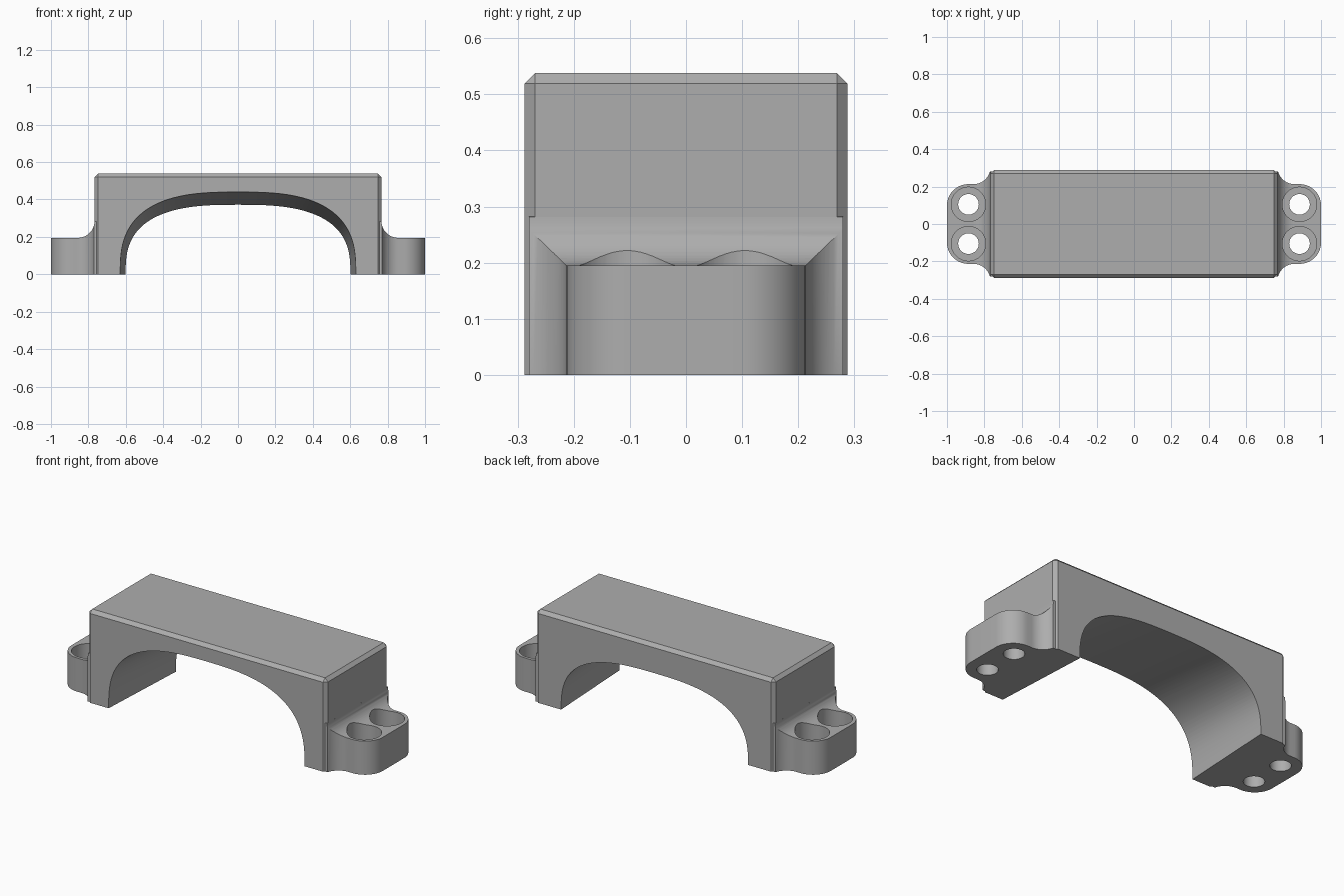
import bpy, bmesh, math
from mathutils import Vector

old = bpy.data.objects.get("Cube")
if old:
    bpy.data.objects.remove(old, do_unlink=True)

grey = bpy.data.materials.new("plain grey")
grey.use_nodes = True
grey.diffuse_color = (0.42, 0.42, 0.42, 1)
grey.node_tree.nodes["Principled BSDF"].inputs["Base Color"].default_value = (0.42, 0.42, 0.42, 1)

HALF_X, HALF_Y, TOP = 0.767, 0.288, 0.538   # main block
EAR_TOP, FILLET = 0.195, 0.09               # mounting ears


def make(name, bm):
    bmesh.ops.recalc_face_normals(bm, faces=bm.faces)
    mesh = bpy.data.meshes.new(name)
    bm.to_mesh(mesh)
    bm.free()
    mesh.materials.append(grey)
    obj = bpy.data.objects.new(name, mesh)
    bpy.context.collection.objects.link(obj)
    return obj


def loft(name, ring_a, ring_b):
    """Closed solid between two matching rings of points."""
    bm = bmesh.new()
    a = [bm.verts.new(p) for p in ring_a]
    b = [bm.verts.new(p) for p in ring_b]
    n = len(a)
    for i in range(n):
        j = (i + 1) % n
        bm.faces.new((a[i], a[j], b[j], b[i]))
    bm.faces.new(a)
    bm.faces.new(b)
    return make(name, bm)


def combine(target, tool, operation):
    mod = target.modifiers.new("combine", 'BOOLEAN')
    mod.operation, mod.solver, mod.object = operation, 'EXACT', tool
    bpy.context.view_layer.objects.active = target
    bpy.ops.object.modifier_apply(modifier=mod.name)
    bpy.data.objects.remove(tool, do_unlink=True)


def arc(cx, cy, r, start, end, steps=14):
    angles = [math.radians(start + (end - start) * i / steps) for i in range(steps + 1)]
    return [(cx + r * math.cos(t), cy + r * math.sin(t)) for t in angles]


def cylinder(x, y, r, z0, z1):
    ring = arc(x, y, r, 0, 360, 48)[:-1]
    return loft("drill", [(u, v, z0) for u, v in ring], [(u, v, z1) for u, v in ring])


# Main block, chamfered on the top and upright edges
bm = bmesh.new()
bmesh.ops.create_cube(bm, size=1)
for v in bm.verts:
    v.co = Vector((v.co.x * 2 * HALF_X, v.co.y * 2 * HALF_Y, (v.co.z + 0.5) * TOP))
edges = [e for e in bm.edges if any(v.co.z > 0.1 for v in e.verts)]
bmesh.ops.bevel(bm, geom=edges, offset=0.019, segments=1, profile=0.5, affect='EDGES')
bracket = make("bridge_bracket", bm)


# Ears: plan outline cut by a side profile with a fillet running up the wall
def make_ear(side):
    half = [(0.74, 0.28)]
    half += arc(0.858, 0.303, FILLET, 195, 270)
    half += arc(0.886, 0.099, 0.114, 90, 0)
    plan = half + [(x, -y) for x, y in reversed(half)]
    ear = loft("ear", [(side * x, y, 0) for x, y in plan],
               [(side * x, y, 0.4) for x, y in plan])
    profile = [(0.7, -0.1), (1.1, -0.1), (1.1, EAR_TOP)]
    profile += arc(0.857, EAR_TOP + FILLET, FILLET, 270, 182)
    profile += [(0.7, EAR_TOP + FILLET)]
    side_cut = loft("side_cut", [(side * x, -0.5, z) for x, z in profile],
                    [(side * x, 0.5, z) for x, z in profile])
    combine(ear, side_cut, 'INTERSECT')
    # Counterbored screw holes
    for y in (-0.105, 0.105):
        combine(ear, cylinder(side * 0.885, y, 0.092, 0.065, 0.5), 'DIFFERENCE')
        combine(ear, cylinder(side * 0.885, y, 0.055, -0.1, 0.3), 'DIFFERENCE')
    return ear


for side in (-1, 1):
    combine(bracket, make_ear(side), 'UNION')


# Tapered arch opening, wide at the front and narrower at the back
def arch_ring(y, t, power=2.8, steps=64):
    a, b = 0.63 - 0.029 * t, 0.44 - 0.068 * t
    pts = [(a, y, -0.1)]
    for i in range(steps + 1):
        u = math.pi * i / steps
        c, s = math.cos(u), abs(math.sin(u))
        pts.append((math.copysign(a * abs(c) ** (2 / power), c), y, b * s ** (2 / power)))
    return pts + [(-a, y, -0.1)]


margin = 0.02
extra = margin / (2 * HALF_Y)
opening = loft("opening", arch_ring(-HALF_Y - margin, -extra),
               arch_ring(HALF_Y + margin, 1 + extra))
combine(bracket, opening, 'DIFFERENCE')

# Smooth curved walls, crisp edges
bpy.ops.object.select_all(action='DESELECT')
bracket.select_set(True)
bpy.context.view_layer.objects.active = bracket
bpy.ops.object.shade_smooth_by_angle(angle=math.radians(30))
